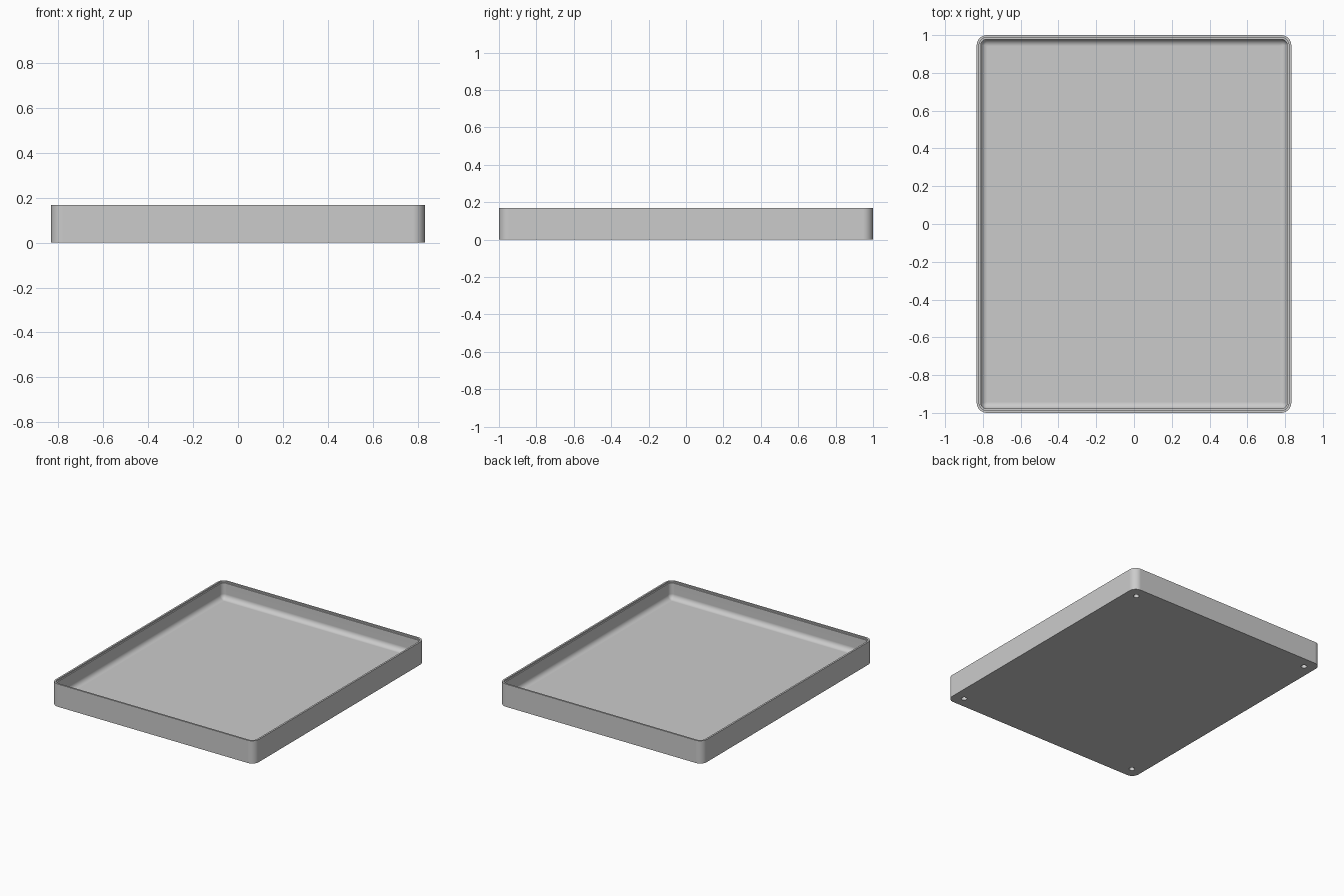
import bpy
import bmesh
import math

cube = bpy.data.objects.get("Cube")
if cube:
    bpy.data.objects.remove(cube, do_unlink=True)

HALF_X, HALF_Y, HEIGHT = 0.833, 1.0, 0.168
CORNER = 0.054
WALL, FLOOR, FILLET = 0.022, 0.042, 0.036
HOLE_INSET, HOLE_RADIUS, HOLE_DEPTH = 0.083, 0.02, 0.025
STEPS = 8

grey = bpy.data.materials.new("Plain grey")
grey.use_nodes = True
grey.diffuse_color = (0.6, 0.6, 0.6, 1)
grey.node_tree.nodes["Principled BSDF"].inputs["Base Color"].default_value = (0.6, 0.6, 0.6, 1)


def rounded_ring(bm, inset, z):
    """Rounded rectangle of vertices, shrunk by inset, at height z."""
    radius = max(CORNER - inset, 0.008)
    ring = []
    for corner, (sx, sy) in enumerate([(1, 1), (-1, 1), (-1, -1), (1, -1)]):
        cx = sx * (HALF_X - inset - radius)
        cy = sy * (HALF_Y - inset - radius)
        for i in range(STEPS + 1):
            a = (corner + i / STEPS) * math.pi / 2
            ring.append(bm.verts.new((cx + radius * math.cos(a), cy + radius * math.sin(a), z)))
    return ring


# Section of the tray: outer wall, stepped rim, inner wall, floor fillet
section = [(0, 0), (0, HEIGHT), (0.013, HEIGHT), (0.013, HEIGHT - 0.01), (WALL, HEIGHT - 0.01)]
for i in range(STEPS + 1):
    a = i / STEPS * math.pi / 2
    section.append((WALL + FILLET * (1 - math.cos(a)), FLOOR + FILLET * (1 - math.sin(a))))

bm = bmesh.new()
rings = [rounded_ring(bm, inset, z) for inset, z in section]
for low, high in zip(rings, rings[1:]):
    n = len(low)
    for i in range(n):
        j = (i + 1) % n
        bm.faces.new((low[i], low[j], high[j], high[i]))
bm.faces.new(list(reversed(rings[0])))
bm.faces.new(rings[-1])
bmesh.ops.recalc_face_normals(bm, faces=bm.faces)
mesh = bpy.data.meshes.new("tray")
bm.to_mesh(mesh)
bm.free()
mesh.materials.append(grey)
tray = bpy.data.objects.new("tray", mesh)
bpy.context.collection.objects.link(tray)

# Round blind holes under the four corners
bm = bmesh.new()
for sx in (-1, 1):
    for sy in (-1, 1):
        made = bmesh.ops.create_cone(bm, cap_ends=True, segments=24, radius1=HOLE_RADIUS,
                                     radius2=HOLE_RADIUS, depth=2 * HOLE_DEPTH)
        bmesh.ops.translate(bm, verts=made["verts"],
                            vec=(sx * (HALF_X - HOLE_INSET), sy * (HALF_Y - HOLE_INSET), 0))
cutter_mesh = bpy.data.meshes.new("hole_cutter")
bm.to_mesh(cutter_mesh)
bm.free()
cutter_mesh.materials.append(grey)
cutter = bpy.data.objects.new("hole_cutter", cutter_mesh)
bpy.context.collection.objects.link(cutter)
cutter.hide_render = True

cut = tray.modifiers.new("corner_holes", 'BOOLEAN')
cut.operation = 'DIFFERENCE'
cut.solver = 'EXACT'
cut.object = cutter
for other in bpy.context.selected_objects:
    other.select_set(False)
bpy.context.view_layer.objects.active = tray
tray.select_set(True)
bpy.ops.object.modifier_apply(modifier=cut.name)
bpy.data.objects.remove(cutter, do_unlink=True)

# Smooth rounds with crisp edges and flat large faces
bpy.ops.object.shade_smooth_by_angle(angle=math.radians(35))
weighted = tray.modifiers.new("flat_faces", 'WEIGHTED_NORMAL')
weighted.keep_sharp = True
